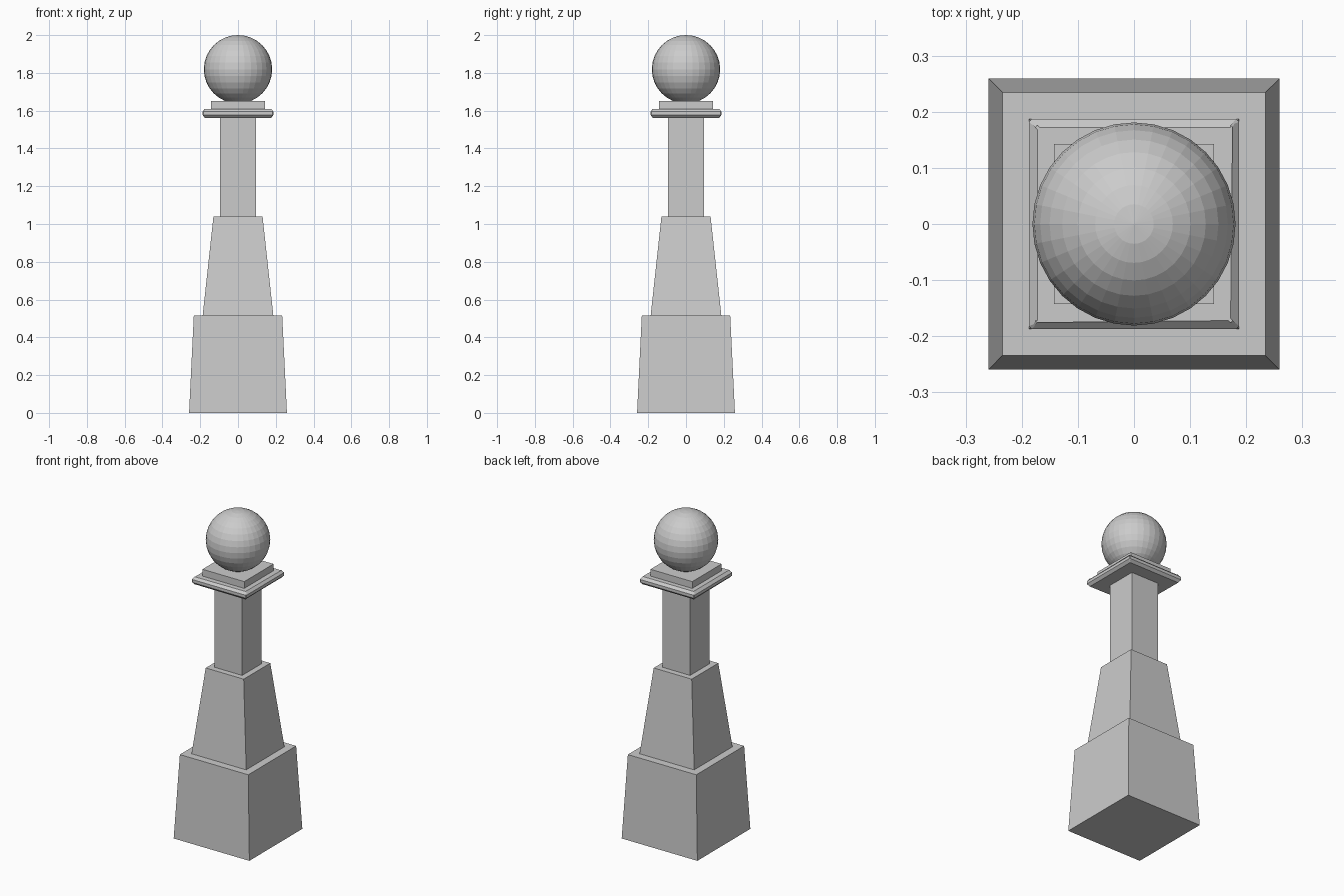
import bpy
import bmesh

if "Cube" in bpy.data.objects:
    bpy.data.objects.remove(bpy.data.objects["Cube"])

stone = bpy.data.materials.new("grey_stone")
stone.diffuse_color = (0.6, 0.6, 0.6, 1)
stone.use_nodes = True
stone.node_tree.nodes["Principled BSDF"].inputs["Base Color"].default_value = stone.diffuse_color


def add_object(name, bm):
    mesh = bpy.data.meshes.new(name)
    bmesh.ops.recalc_face_normals(bm, faces=bm.faces)
    bm.to_mesh(mesh)
    bm.free()
    mesh.materials.append(stone)
    obj = bpy.data.objects.new(name, mesh)
    bpy.context.collection.objects.link(obj)


def square_block(name, z0, z1, half0, half1, bevel=0, corner=0):
    """Square block, optionally tapered, with chamfered rims and corners."""
    bm = bmesh.new()
    bmesh.ops.create_cube(bm, size=2)
    for v in bm.verts:
        half, z = (half1, z1) if v.co.z > 0 else (half0, z0)
        v.co = (v.co.x * half, v.co.y * half, z)

    def upright(e):
        return abs(e.verts[0].co.z - e.verts[1].co.z) > 1e-4

    if corner:
        bmesh.ops.bevel(bm, geom=[e for e in bm.edges if upright(e)],
                        offset=corner, segments=1, affect='EDGES')
    if bevel:
        bmesh.ops.bevel(bm, geom=[e for e in bm.edges if not upright(e)],
                        offset=bevel, segments=1, affect='EDGES')
    add_object(name, bm)


# Tapered plinth and pedestal, then the straight shaft
square_block("plinth", 0, 0.516, 0.259, 0.234)
square_block("pedestal", 0.516, 1.04, 0.187, 0.13)
square_block("shaft", 1.04, 1.562, 0.094, 0.094)

# Chamfered slab and the smaller block on it
square_block("capital_slab", 1.562, 1.61, 0.187, 0.187, 0.015, 0.005)
square_block("capital_block", 1.61, 1.652, 0.143, 0.143)

# Faceted ball finial
bm = bmesh.new()
bmesh.ops.create_uvsphere(bm, u_segments=32, v_segments=16, radius=0.181)
bmesh.ops.translate(bm, verts=bm.verts, vec=(0, 0, 1.819))
add_object("ball_finial", bm)
